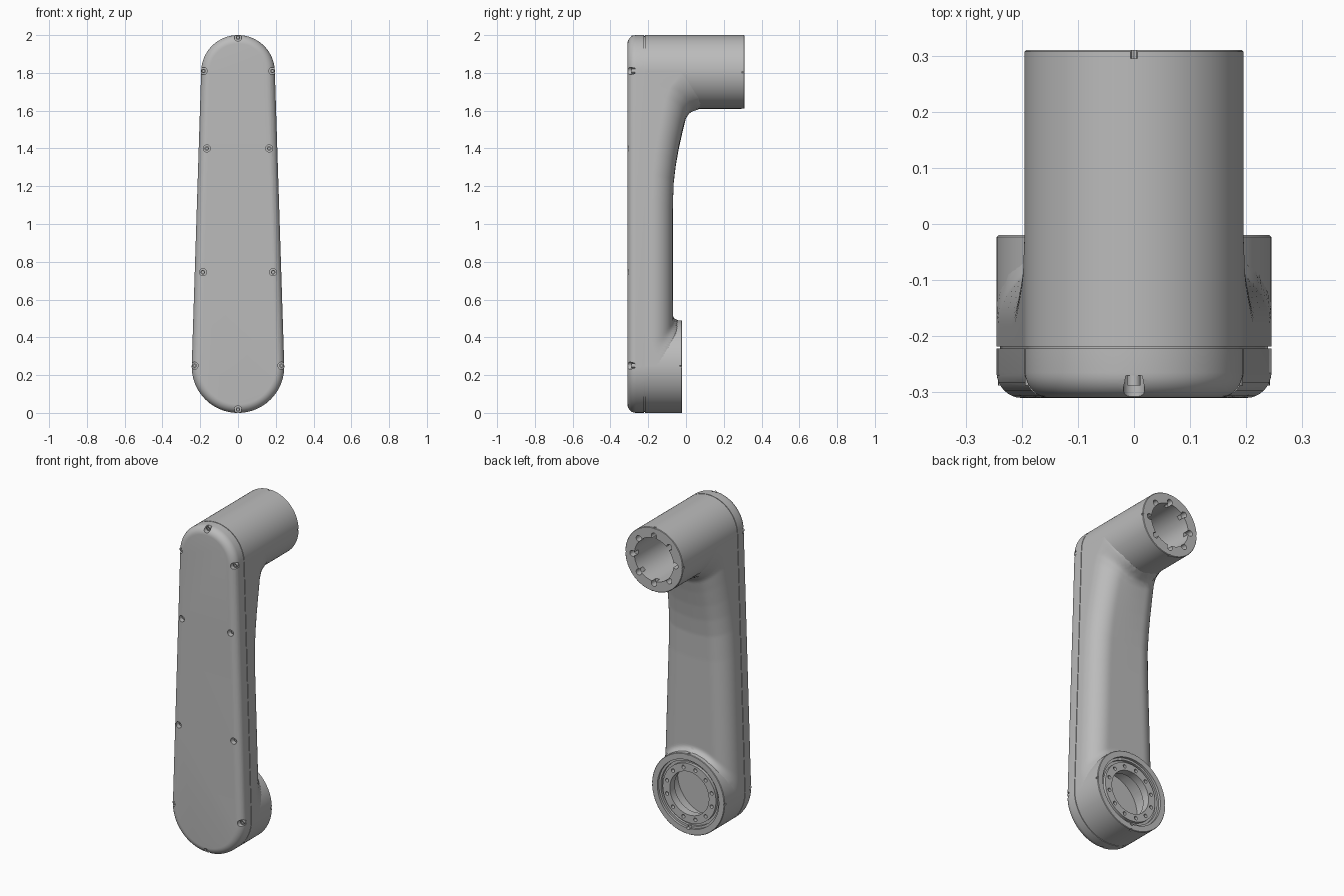
import bpy, bmesh, math
from math import sin, cos, pi, hypot, sqrt

cube = bpy.data.objects.get("Cube")
if cube:
    bpy.data.objects.remove(cube, do_unlink=True)

# Main dimensions: a tapering arm with a small top hub and a large bottom hub
TOP_Z, TOP_R = 1.805, 0.195
LOW_Z, LOW_R = 0.245, 0.245
FRONT, SEAM, BOSS_Y, TUBE_Y = -0.31, -0.22, -0.02, 0.31
BODY_FRONT = SEAM + 0.002

grey = bpy.data.materials.new("satin grey")
grey.use_nodes = True
colour = (0.5, 0.5, 0.5, 1)
grey.diffuse_color = colour
grey.node_tree.nodes["Principled BSDF"].inputs["Base Color"].default_value = colour


def loft(bm, rings, cyclic=False):
    """Skin a list of point rings, capped at the ends or joined round."""
    loops = [[bm.verts.new(p) for p in ring] for ring in rings]
    pairs = list(zip(loops, loops[1:]))
    if cyclic:
        pairs.append((loops[-1], loops[0]))
    else:
        bm.faces.new(loops[0])
        bm.faces.new(loops[-1])
    for a, b in pairs:
        for i in range(len(a)):
            j = (i + 1) % len(a)
            bm.faces.new((a[i], a[j], b[j], b[i]))


def finish(bm, name):
    bmesh.ops.recalc_face_normals(bm, faces=bm.faces)
    mesh = bpy.data.meshes.new(name)
    bm.to_mesh(mesh)
    bm.free()
    mesh.materials.append(grey)
    obj = bpy.data.objects.new(name, mesh)
    bpy.context.collection.objects.link(obj)
    return obj


def activate(obj):
    bpy.ops.object.select_all(action='DESELECT')
    obj.select_set(True)
    bpy.context.view_layer.objects.active = obj


def circle(x, z, r, y, n):
    return [(x + r * cos(2 * pi * i / n), y, z + r * sin(2 * pi * i / n)) for i in range(n)]


def rod(bm, x, z, r, y0, y1, n=20):
    loft(bm, [circle(x, z, r, y0, n), circle(x, z, r, y1, n)])


def lathe(name, z, profile):
    bm = bmesh.new()
    loft(bm, [circle(0, z, r, y, 96) for r, y in profile], cyclic=True)
    return finish(bm, name)


def carve(obj, bm):
    cutter = finish(bm, "cutter")
    cutter.hide_render = True
    mod = obj.modifiers.new("carve", 'BOOLEAN')
    mod.operation, mod.solver, mod.object = 'DIFFERENCE', 'EXACT', cutter
    activate(obj)
    bpy.ops.object.modifier_apply(modifier=mod.name)
    bpy.data.objects.remove(cutter, do_unlink=True)


def outline(inset, y, n=40):
    """Tapered stadium made of the two hub arcs."""
    pts = []
    for z, r, start in ((TOP_Z, TOP_R, 0), (LOW_Z, LOW_R, pi)):
        for i in range(n + 1):
            a = start + pi * i / n
            pts.append(((r - inset) * cos(a), y, z + (r - inset) * sin(a)))
    return pts


def notches(bm, z, r, y):
    """Four small alignment marks on a hub rim."""
    for k in range(4):
        a = k * pi / 2
        rod(bm, r * cos(a), z + r * sin(a), 0.006, y - 0.015, y + 0.02, 8)


# Front cover with a rounded rim
RIM = 0.045
bm = bmesh.new()
rings = [outline(0, SEAM - 0.002)]
for i in range(9):
    a = pi / 2 * i / 8
    rings.append(outline(RIM * (1 - cos(a)), FRONT + RIM * (1 - sin(a))))
loft(bm, rings)
cover = finish(bm, "front_cover")

# Screw pockets around the cover, with a hollow-headed screw in each
screws = [(0, 1.987), (0, 0.018)]
for x, z in ((0.182, 1.81), (0.165, 1.4), (0.186, 0.745), (0.23, 0.25)):
    screws += [(x, z), (-x, z)]
bm = bmesh.new()
for x, z in screws:
    rod(bm, x, z, 0.019, FRONT - 0.02, FRONT + 0.04)
carve(cover, bm)
bm = bmesh.new()
for x, z in screws:
    loft(bm, [circle(x, z, r, y, 16) for r, y in (
        (0.012, FRONT + 0.045), (0.012, FRONT + 0.022),
        (0.006, FRONT + 0.022), (0.006, FRONT + 0.045))], cyclic=True)
finish(bm, "cover_screws")

# Recessed liner that closes the seam between cover and body
bm = bmesh.new()
loft(bm, [outline(0.006, SEAM - 0.02), outline(0.006, SEAM + 0.015)])
finish(bm, "seam_liner")

# Arm body: back surface sweeps up into the tube and rounds over at the sides
SWEEP = [(0, .08), (.008, .05), (.02, .02), (.05, 0), (.12, -.018),
         (.21, -.038), (.3, -.054), (.4, -.066), (.55, -.07)]
EDGE, FILLET = 0.11, 0.03


def sweep(s):
    for (a, p), (b, q) in zip(SWEEP, SWEEP[1:]):
        if s < b:
            return p + (q - p) * (max(s, a) - a) / (b - a)
    return SWEEP[-1][1]


def back_y(x, z, w):
    y = sweep(max(0, hypot(x, z - TOP_Z) - TOP_R))
    e = w - abs(x)
    if e < EDGE:
        y -= EDGE - sqrt(max(0, EDGE ** 2 - (EDGE - e) ** 2))
    s = max(0, hypot(x, z - LOW_Z) - LOW_R)
    if s < FILLET:
        y += FILLET - sqrt(FILLET ** 2 - (FILLET - s) ** 2)
    return y


ROWS, COLS = 140, 48
bm = bmesh.new()
rings = []
for i in range(ROWS + 1):
    t = i / ROWS
    z = LOW_Z + (TOP_Z - LOW_Z) * t
    w = LOW_R + (TOP_R - LOW_R) * t
    ring = [(-w, BODY_FRONT, z)]
    for j in range(COLS + 1):
        x = w * sin(pi * (j / COLS - 0.5))
        ring.append((x, back_y(x, z, w), z))
    rings.append(ring + [(w, BODY_FRONT, z)])
loft(bm, rings)
body = finish(bm, "arm_body")
bm = bmesh.new()
rod(bm, 0, TOP_Z, 0.15, -0.4, 0.4, 64)
rod(bm, 0, LOW_Z, 0.195, -0.4, 0.4, 64)
carve(body, bm)

# Upper tube with scalloped bolt recesses round its bore
tube = lathe("upper_tube", TOP_Z, [
    (TOP_R, BODY_FRONT), (TOP_R, TUBE_Y - 0.003), (TOP_R - 0.003, TUBE_Y),
    (0.132, TUBE_Y), (0.132, BODY_FRONT)])
bm = bmesh.new()
for k in range(8):
    a = k * pi / 4
    rod(bm, 0.145 * cos(a), TOP_Z + 0.145 * sin(a), 0.018, TUBE_Y - 0.04, TUBE_Y + 0.02)
notches(bm, TOP_Z, TOP_R, TUBE_Y)
carve(tube, bm)

# Lower boss with a ring groove and a drilled inner flange
boss = lathe("lower_boss", LOW_Z, [
    (LOW_R, BODY_FRONT), (LOW_R, BOSS_Y - 0.003), (LOW_R - 0.003, BOSS_Y),
    (0.208, BOSS_Y), (0.208, BOSS_Y - 0.015), (0.195, BOSS_Y - 0.015),
    (0.195, BOSS_Y - 0.03), (0.18, BOSS_Y - 0.03), (0.18, BOSS_Y - 0.012),
    (0.132, BOSS_Y - 0.012), (0.132, BOSS_Y - 0.06), (0.2, BOSS_Y - 0.06),
    (0.2, BODY_FRONT)])
bm = bmesh.new()
for k in range(12):
    a = (k + 0.5) * pi / 6
    rod(bm, 0.156 * cos(a), LOW_Z + 0.156 * sin(a), 0.011, BOSS_Y - 0.035, BOSS_Y + 0.02, 16)
rod(bm, 0, LOW_Z - 0.205, 0.012, BOSS_Y - 0.025, BOSS_Y + 0.02, 16)
notches(bm, LOW_Z, LOW_R, BOSS_Y)
carve(boss, bm)

# Smooth shading with crisp edges
for name in ("front_cover", "cover_screws", "seam_liner", "arm_body", "upper_tube", "lower_boss"):
    activate(bpy.data.objects[name])
    bpy.ops.object.shade_smooth_by_angle(angle=math.radians(32))
